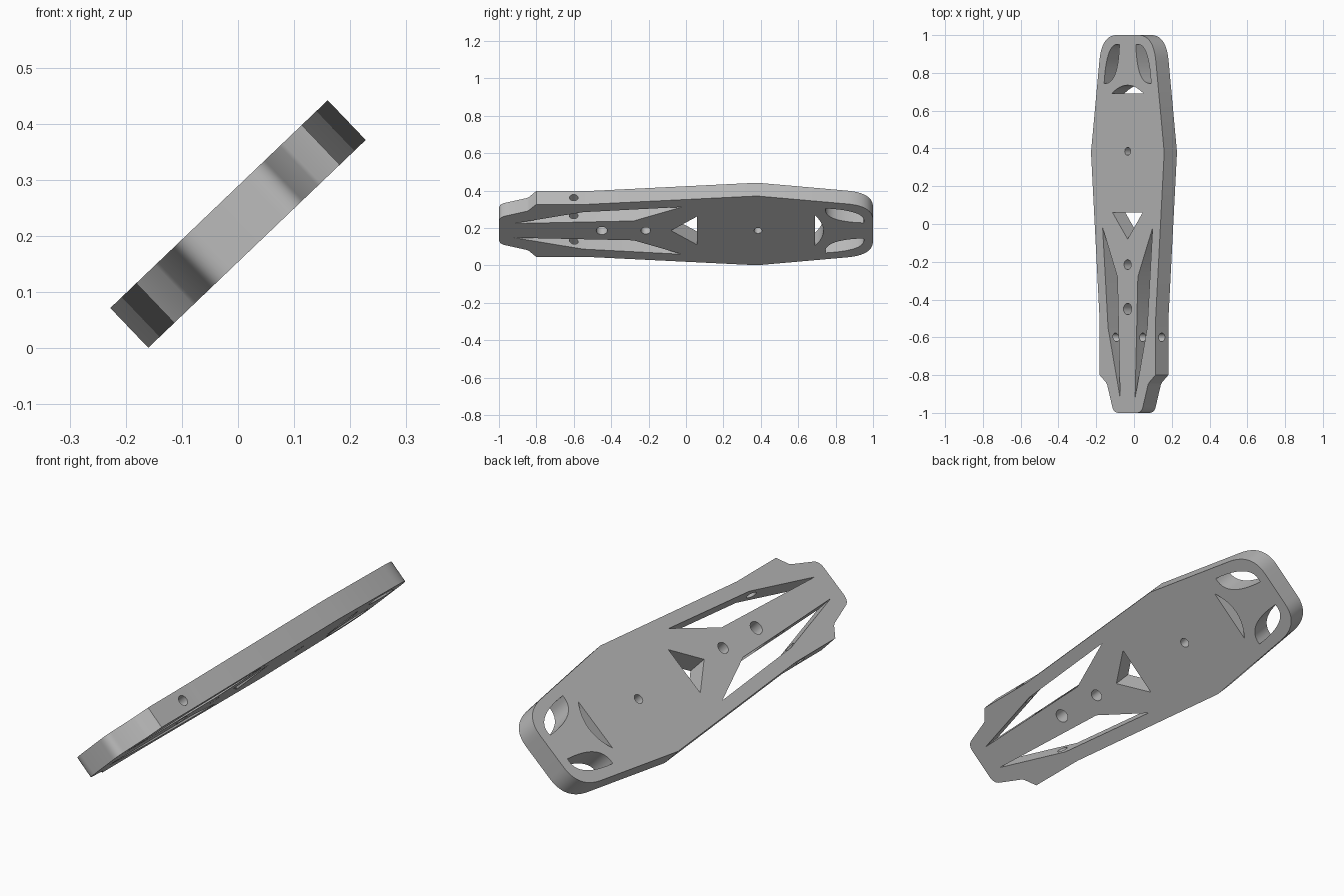
import bpy, bmesh, math

HALF_THICK = 0.049
TILT = math.radians(43.7)

cube = bpy.data.objects.get("Cube")
if cube:
    bpy.data.objects.remove(cube, do_unlink=True)

grey = bpy.data.materials.new("plain grey")
grey.use_nodes = True
grey.diffuse_color = (0.5, 0.5, 0.5, 1)
grey.node_tree.nodes["Principled BSDF"].inputs["Base Color"].default_value = (0.5, 0.5, 0.5, 1)


def bow(a, c, b, n=12):
    """Points of a curved edge from a to b, pulled towards c."""
    steps = [i / n for i in range(n + 1)]
    return [tuple((1 - t) ** 2 * p + 2 * t * (1 - t) * q + t * t * r
                  for p, q, r in zip(a, c, b)) for t in steps]


def circle(y, r, n=32):
    return [(r * math.cos(i * math.tau / n), y + r * math.sin(i * math.tau / n)) for i in range(n)]


def flip(points):
    return [(-x, y) for x, y in reversed(points)]


# Outer edge, one half from the narrow end to the rounded end
edge = (bow((0.065, -1), (0.105, -1), (0.113, -0.965), 8)
        + [(0.15, -0.85), (0.157, -0.84), (0.204, -0.8), (0.204, -0.52), (0.268, 0.38)]
        + bow((0.207, 0.86), (0.19, 1), (0.08, 1), 16))

# Cutouts that appear on both sides
long_slot = [(0.055, -0.92), (0.143, -0.55), (0.183, -0.02), (0.075, -0.28)]
leaf_hole = (bow((0.172, 0.745), (0.07, 0.735), (0.06, 0.95))[:-1]
             + bow((0.06, 0.95), (0.154, 0.97), (0.172, 0.745))[:-1])

# Cutouts on the centre line
triangle = [(0, -0.08), (0.11, 0.06), (-0.11, 0.06)]
arch = bow((0.118, 0.69), (0, 0.78), (-0.118, 0.69))
loops = [edge + flip(edge), long_slot, flip(long_slot), leaf_hole, flip(leaf_hole),
         triangle, arch, circle(-0.45, 0.03), circle(-0.215, 0.026), circle(0.385, 0.021)]

# Plate extruded from the outline with its openings
curve = bpy.data.curves.new("arm_plate", "CURVE")
curve.dimensions = "2D"
curve.fill_mode = "BOTH"
curve.extrude = HALF_THICK
for loop in loops:
    spline = curve.splines.new("POLY")
    spline.points.add(len(loop) - 1)
    for point, (x, y) in zip(spline.points, loop):
        point.co = (x, y, 0, 1)
    spline.use_cyclic_u = True
plate = bpy.data.objects.new("arm_plate", curve)
bpy.context.collection.objects.link(plate)
bpy.ops.object.select_all(action="DESELECT")
plate.select_set(True)
bpy.context.view_layer.objects.active = plate
bpy.ops.object.convert(target="MESH")
plate = bpy.context.object

bm = bmesh.new()
bm.from_mesh(plate.data)
bmesh.ops.remove_doubles(bm, verts=bm.verts, dist=0.0002)
bmesh.ops.recalc_face_normals(bm, faces=bm.faces)
bm.to_mesh(plate.data)
bm.free()
plate.data.materials.clear()
plate.data.materials.append(grey)

# Cross bore through both rails and the centre strip
bpy.ops.mesh.primitive_cylinder_add(vertices=32, radius=0.023, depth=1,
                                    location=(0, -0.6, 0), rotation=(0, math.pi / 2, 0))
drill = bpy.context.object
drill.name = "cross_bore_cutter"
drill.data.materials.append(grey)
cut = plate.modifiers.new("cross_bore", "BOOLEAN")
cut.operation = "DIFFERENCE"
cut.solver = "EXACT"
cut.object = drill
bpy.ops.object.select_all(action="DESELECT")
plate.select_set(True)
bpy.context.view_layer.objects.active = plate
bpy.ops.object.modifier_apply(modifier=cut.name)
bpy.data.objects.remove(drill, do_unlink=True)
bpy.ops.object.shade_smooth_by_angle(angle=math.radians(25))

# Stand the plate at its tilt
plate.rotation_euler = (0, -TILT, 0)
plate.location.z = 0.2215
